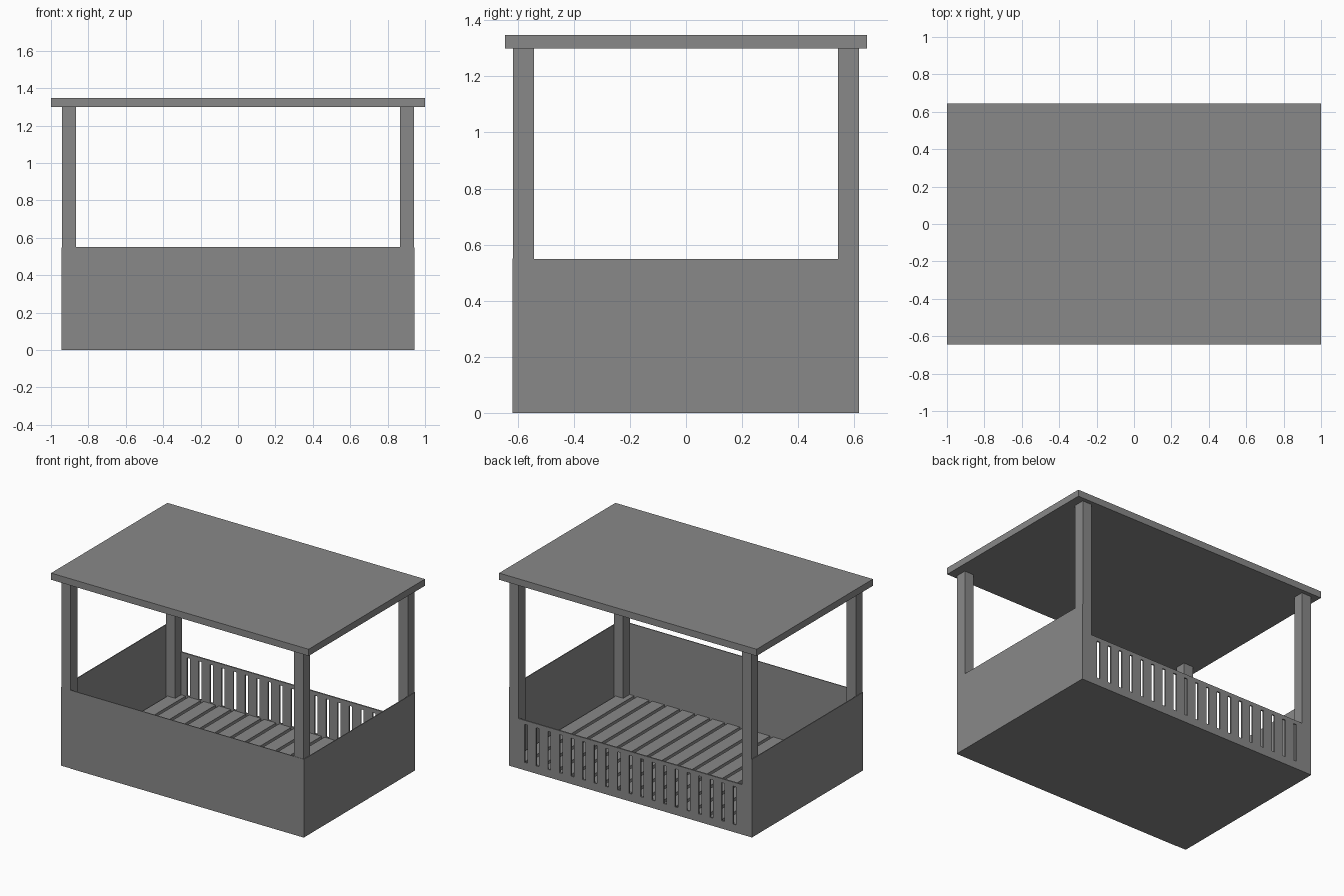
import bpy, bmesh

if "Cube" in bpy.data.objects:
    bpy.data.objects.remove(bpy.data.objects["Cube"])

# dark grey used on every part
GREY = bpy.data.materials.new("dark_grey")
GREY.diffuse_color = (.25, .25, .25, 1)
GREY.use_nodes = True
GREY.node_tree.nodes["Principled BSDF"].inputs["Base Color"].default_value = GREY.diffuse_color


def boxes(name, spans):
    """One object made of boxes, each given as (x0, x1, y0, y1, z0, z1)."""
    bm = bmesh.new()
    for x0, x1, y0, y1, z0, z1 in spans:
        for v in bmesh.ops.create_cube(bm, size=1)["verts"]:
            v.co.x = x0 + (v.co.x + .5) * (x1 - x0)
            v.co.y = y0 + (v.co.y + .5) * (y1 - y0)
            v.co.z = z0 + (v.co.z + .5) * (z1 - z0)
    mesh = bpy.data.meshes.new(name)
    bm.to_mesh(mesh)
    bm.free()
    mesh.materials.append(GREY)
    obj = bpy.data.objects.new(name, mesh)
    bpy.context.collection.objects.link(obj)
    return obj


X, Y = 0.942, 0.617         # outer half sizes of the body
P = 0.075                   # post thickness
T = 0.004                   # panel thickness
F = 0.01                    # fence thickness

# flat roof and base plate
boxes("roof", [(-1, 1, -.645, .645, 1.30, 1.347)])
boxes("base_plate", [(-X, X, -Y, Y, 0, .02)])

# four corner posts
for nx, sx in (("left", -1), ("right", 1)):
    for ny, sy in (("front", -1), ("back", 1)):
        xs = sorted((sx * (X - .002), sx * (X - P)))
        ys = sorted((sy * Y, sy * (Y - P)))
        boxes(f"{ny}_{nx}_post", [(*xs, *ys, 0, 1.30)])

# solid side and front panels
boxes("left_panel", [(-X - .002, -X + T, -Y, Y, 0, .548)])
boxes("right_panel", [(X - T, X + .002, -Y, Y, 0, .548)])
boxes("front_panel", [(-X + P, X, -Y - .002, -Y + T, 0, .55)])

# low back fence: two rails and 20 boards leaving 19 slots
inner = X - P
slots = [-.81 + .09 * i for i in range(19)]
gap = .023
edges = [-inner] + [e for s in slots for e in (s - gap / 2, s + gap / 2)] + [inner]
fence = [(-inner, inner, Y - F, Y, 0, .055), (-inner, inner, Y - F, Y, .322, .35)]
fence += [(a, b, Y - F, Y, .055, .322) for a, b in zip(edges[::2], edges[1::2])]
boxes("back_fence", fence)

# floor slats running front to back
n, step = 16, (2 * X - 2 * T) / 16
slats = []
for i in range(n):
    c = -X + T + step * (i + .5)
    slats.append((c - step * .4, c + step * .4, -Y + T, Y - F, .02, .05))
boxes("floor_slats", slats)
